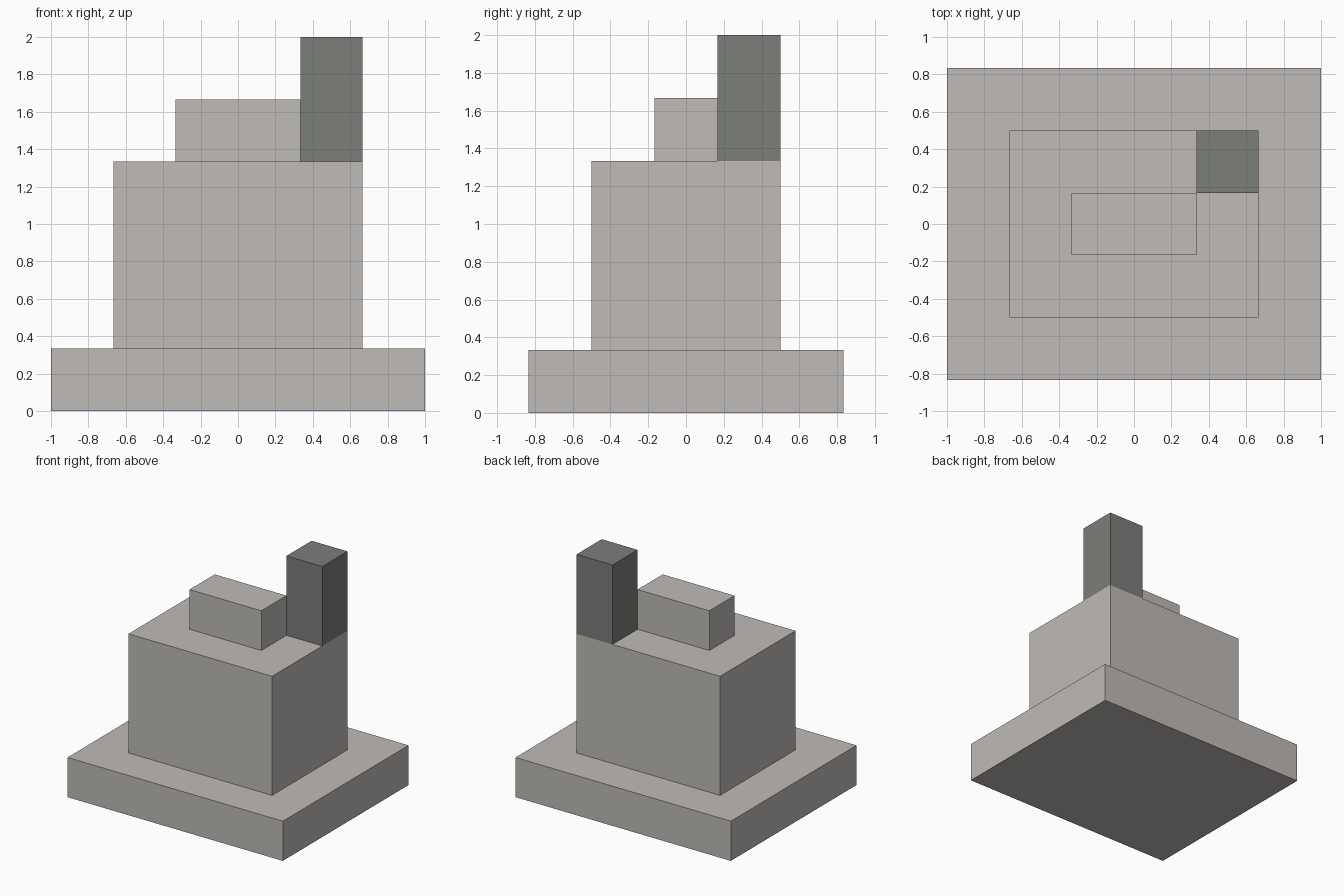
import bpy

default_cube = bpy.data.objects.get("Cube")
if default_cube:
    bpy.data.objects.remove(default_cube, do_unlink=True)

U = 1 / 3  # building module


def make_material(name, rgb):
    mat = bpy.data.materials.new(name)
    mat.use_nodes = True
    color = (*rgb, 1)
    mat.diffuse_color = color
    mat.node_tree.nodes["Principled BSDF"].inputs["Base Color"].default_value = color
    return mat


def add_block(name, center, size, bottom, mat):
    """Box given in modules, standing on the height bottom."""
    x, y = center
    sx, sy, sz = size
    bpy.ops.mesh.primitive_cube_add(
        size=1, location=(x * U, y * U, (bottom + sz / 2) * U))
    obj = bpy.context.object
    obj.name = name
    obj.scale = (sx * U, sy * U, sz * U)
    bpy.ops.object.transform_apply(location=False, rotation=False, scale=True)
    obj.data.materials.append(mat)
    return obj


stone = make_material("warm light grey", (0.52, 0.497, 0.473))
dark = make_material("dark grey", (0.202, 0.209, 0.195))

# Stacked tiers
add_block("base_slab", (0, 0), (6, 5, 1), 0, stone)
add_block("main_block", (0, 0), (4, 3, 3), 1, stone)
add_block("roof_block", (0, 0), (2, 1, 1), 4, stone)

# Corner tower on the back left of the roof
add_block("chimney", (1.5, 1), (1, 1, 2), 4, dark)
